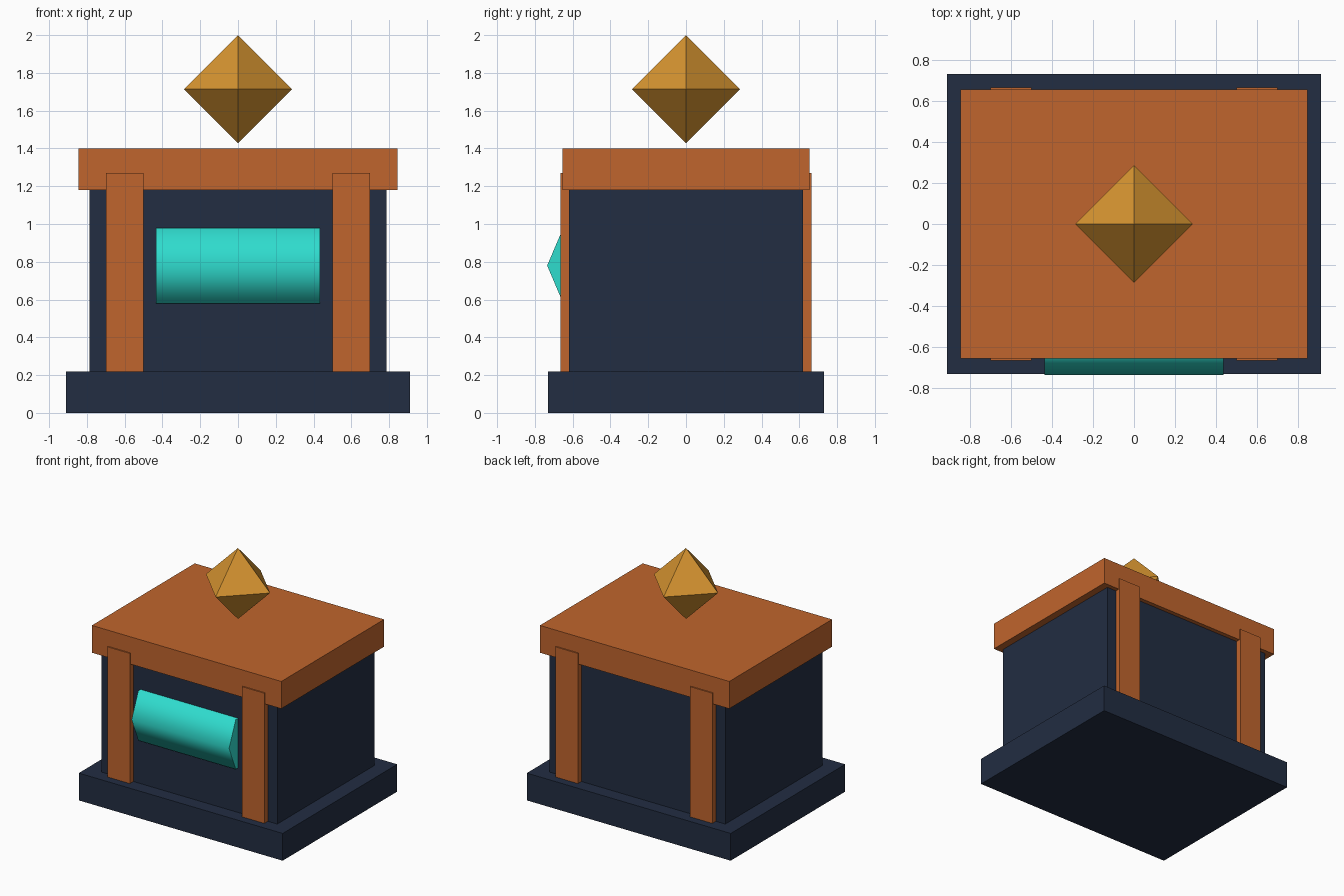
import bpy
import bmesh
from math import radians
from mathutils import Matrix

cube = bpy.data.objects.get("Cube")
if cube:
    bpy.data.objects.remove(cube, do_unlink=True)


def material(name, srgb):
    linear = [((c / 255 + 0.055) / 1.055) ** 2.4 for c in srgb]
    mat = bpy.data.materials.new(name)
    mat.use_nodes = True
    mat.diffuse_color = (*linear, 1)
    mat.node_tree.nodes["Principled BSDF"].inputs["Base Color"].default_value = (*linear, 1)
    return mat


navy = material("navy", (34, 45, 66))
copper = material("copper", (192, 101, 45))
gold = material("gold", (214, 148, 48))
teal = material("teal", (47, 220, 206))


def add_object(name, bm, mat):
    bmesh.ops.recalc_face_normals(bm, faces=bm.faces[:])
    mesh = bpy.data.meshes.new(name)
    bm.to_mesh(mesh)
    bm.free()
    mesh.materials.append(mat)
    obj = bpy.data.objects.new(name, mesh)
    bpy.context.collection.objects.link(obj)
    return obj


def box(name, size, center, mat):
    bm = bmesh.new()
    bmesh.ops.create_cube(bm, size=1, matrix=Matrix.Translation(center) @ Matrix.Diagonal((*size, 1)))
    return add_object(name, bm, mat)


# Plinth, body and roof slab
box("base", (1.82, 1.46, 0.22), (0, 0, 0.11), navy)
box("body", (1.57, 1.24, 0.96), (0, 0, 0.70), navy)
box("roof", (1.69, 1.31, 0.22), (0, 0, 1.29), copper)

# Pillars on the front and back walls
for depth, y in (("front", -0.61), ("back", 0.61)):
    for side, x in (("right", -0.6), ("left", 0.6)):
        box(f"{depth}_{side}_pillar", (0.2, 0.11, 1.05), (x, y, 0.745), copper)

# Glowing six-sided bar set into the front wall, smooth around its length
bm = bmesh.new()
bmesh.ops.create_cone(bm, cap_ends=True, segments=6, radius1=1, radius2=1, depth=0.87,
                      matrix=Matrix.Rotation(radians(90), 4, "Y") @ Matrix.Rotation(radians(0), 4, "Z"))
bmesh.ops.transform(bm, verts=bm.verts[:],
                    matrix=Matrix.Translation((0, -0.565, 0.78)) @ Matrix.Diagonal((1, 0.17, 0.231, 1)))
for face in bm.faces:
    face.smooth = len(face.verts) == 4
add_object("window_bar", bm, teal)

# Floating octahedral gem
bm = bmesh.new()
ring = [bm.verts.new(p) for p in ((1, 0, 0), (0, 1, 0), (-1, 0, 0), (0, -1, 0))]
for tip in (bm.verts.new((0, 0, 1)), bm.verts.new((0, 0, -1))):
    for i in range(4):
        bm.faces.new((ring[i - 1], ring[i], tip))
bmesh.ops.transform(bm, verts=bm.verts[:],
                    matrix=Matrix.Translation((0, 0, 1.714)) @ Matrix.Scale(0.286, 4))
add_object("gem", bm, gold)
